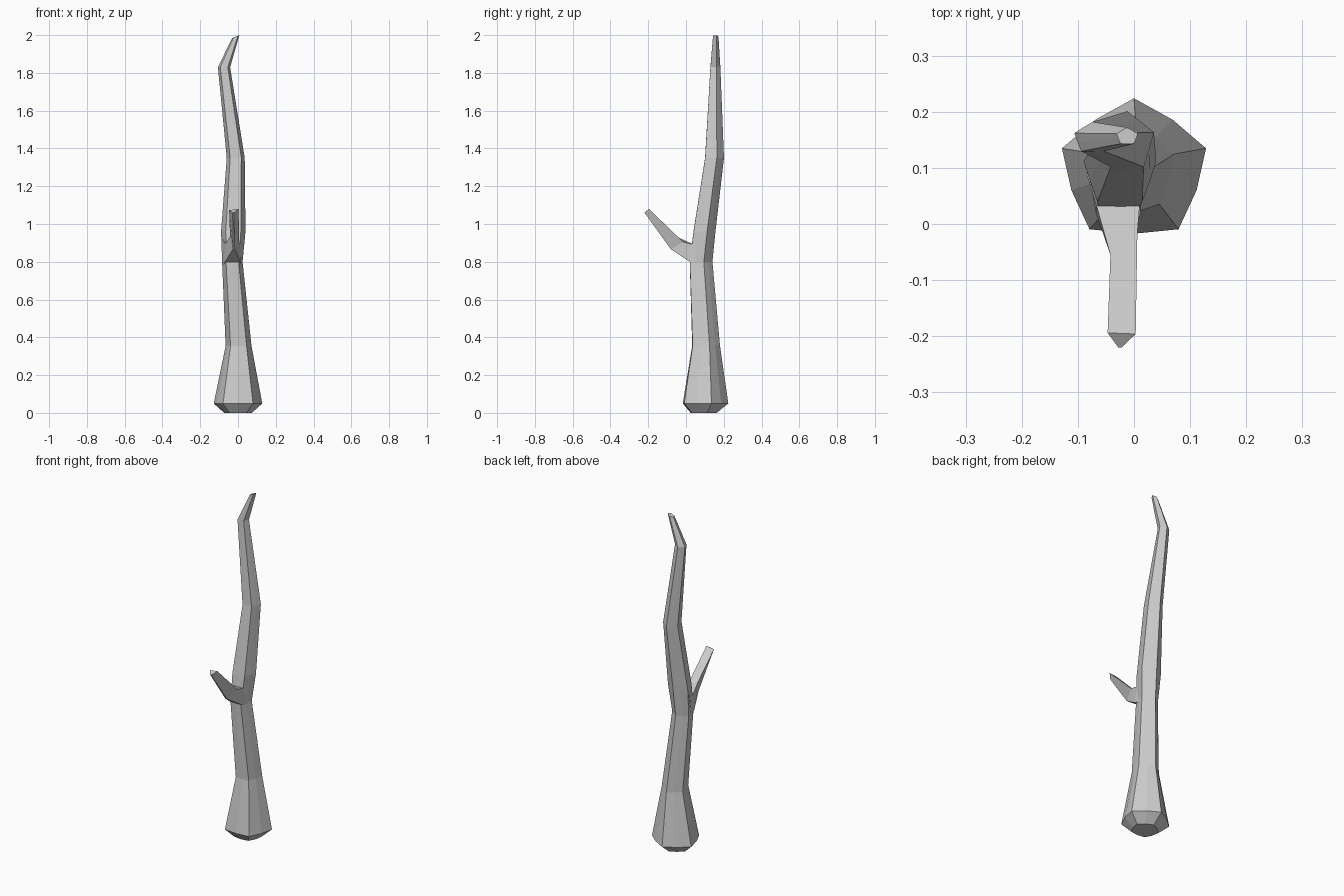
import bpy, bmesh
from math import cos, sin, pi


def loft(name, rings):
    """Skin a list of equal-length point rings and cap both ends."""
    bm = bmesh.new()
    loops = [[bm.verts.new(p) for p in ring] for ring in rings]
    n = len(loops[0])
    for a, b in zip(loops, loops[1:]):
        for i in range(n):
            j = (i + 1) % n
            bm.faces.new((a[i], a[j], b[j], b[i]))
    bm.faces.new(loops[0][::-1])
    bm.faces.new(loops[-1])
    bmesh.ops.recalc_face_normals(bm, faces=bm.faces)
    mesh = bpy.data.meshes.new(name)
    bm.to_mesh(mesh)
    bm.free()
    obj = bpy.data.objects.new(name, mesh)
    bpy.context.collection.objects.link(obj)
    return obj


def trunk_ring(x, y, z, rx, ry, mid, tilt=0.0):
    """Pentagon with edge midpoints at a chosen bulge, one corner at the back."""
    pts = []
    for k in range(10):
        a = pi / 2 + k * pi / 5
        f = 1.0 if k % 2 == 0 else mid
        dx = rx * f * cos(a)
        pts.append((x + dx, y + ry * f * sin(a), z + tilt * dx))
    return pts


# Trunk: crooked, tapering stem (x, y, z, rx, ry, mid bulge, tilt)
trunk = [
    (0.0, 0.090, 0.0, 0.077, 0.072, 0.90),
    (0.0, 0.095, 0.05, 0.135, 0.129, 0.87),
    (0.003, 0.100, 0.355, 0.072, 0.080, 0.84),
    (-0.030, 0.074, 0.80, 0.057, 0.066, 0.82),
    (-0.025, 0.092, 0.96, 0.068, 0.064, 0.82),
    (-0.012, 0.146, 1.35, 0.050, 0.055, 0.82),
    (-0.074, 0.153, 1.83, 0.034, 0.029, 0.82),
    (-0.012, 0.156, 1.992, 0.020, 0.016, 0.82, 0.4),
]
loft("trunk", [trunk_ring(*r) for r in trunk])

# Side branch: flat top, keeled underside, rooted inside the trunk
loft("branch", [
    [(-0.085, 0.09, 0.92), (0.015, 0.07, 0.90), (0.015, 0.06, 0.79), (-0.075, 0.06, 0.79)],
    [(-0.067, 0.033, 0.895), (0.010, 0.033, 0.893), (0.012, 0.02, 0.80), (-0.068, 0.02, 0.80)],
    [(-0.042, -0.055, 0.935), (0.006, -0.015, 0.905), (-0.017, -0.08, 0.866), (-0.027, -0.08, 0.866)],
    [(-0.047, -0.194, 1.073), (0.003, -0.196, 1.08), (-0.022, -0.22, 1.06), (-0.028, -0.22, 1.06)],
])
